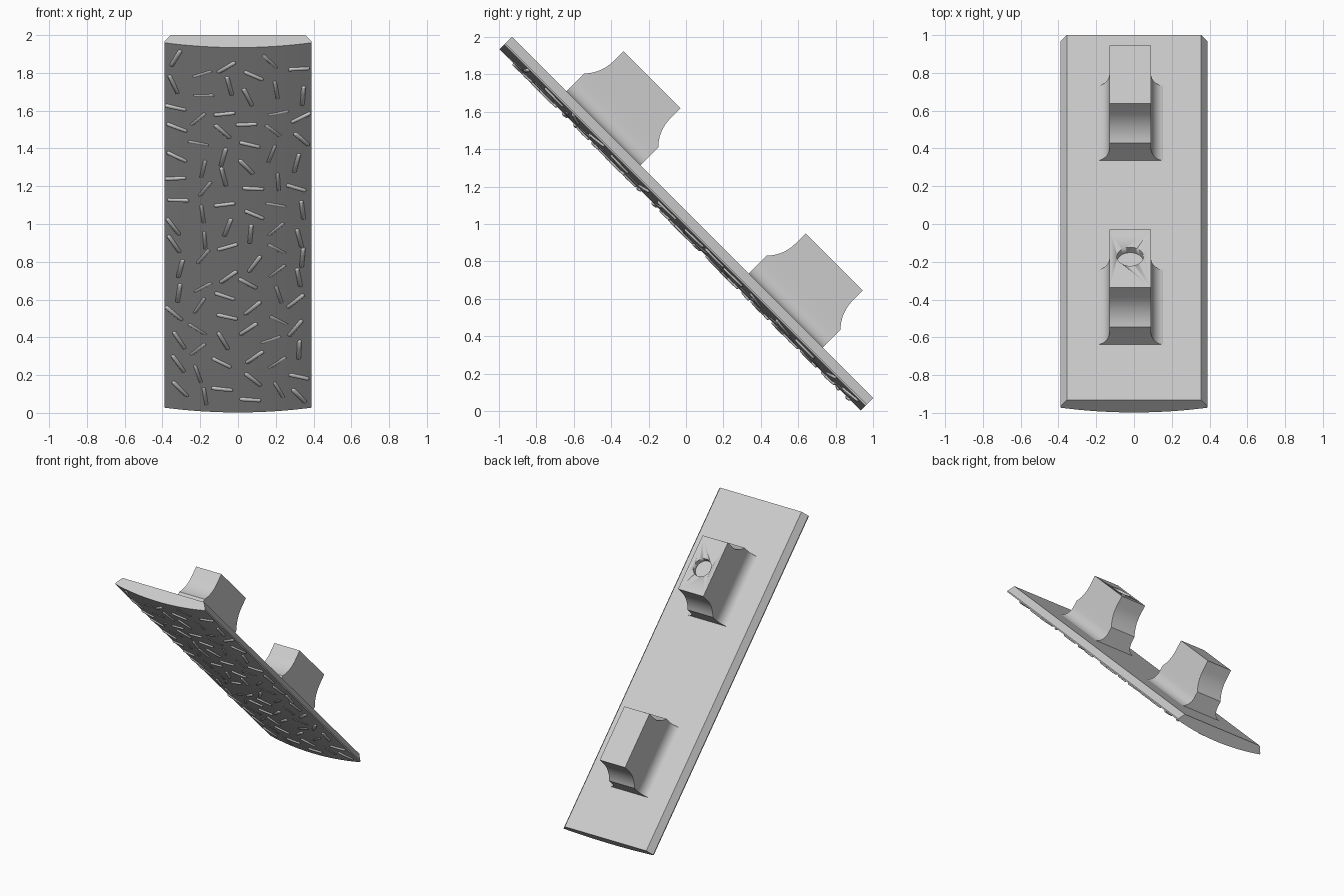
import bpy, bmesh, math, random
from mathutils import Matrix, Vector

if "Cube" in bpy.data.objects:
    bpy.data.objects.remove(bpy.data.objects["Cube"])

# Everything is built in a flat frame (x across, y along, z outward), then tilted 45 degrees
TILT = Matrix.Translation((0, 0, 1)) @ Matrix.Rotation(math.radians(-45), 4, 'X')
HALF_LEN, HALF_W, BACK, EDGE, FRONT = 1.366, 0.39, 0.05, -0.009, -0.045


def finish(name, bm, angle=30):
    bmesh.ops.recalc_face_normals(bm, faces=bm.faces[:])
    mesh = bpy.data.meshes.new(name)
    bm.to_mesh(mesh)
    bm.free()
    ob = bpy.data.objects.new(name, mesh)
    bpy.context.collection.objects.link(ob)
    ob.matrix_world = TILT
    bpy.ops.object.select_all(action='DESELECT')
    ob.select_set(True)
    bpy.context.view_layer.objects.active = ob
    bpy.ops.object.shade_smooth_by_angle(angle=math.radians(angle))
    return ob


def loft(bm, rings):
    loops = [[bm.verts.new(p) for p in ring] for ring in rings]
    for a, b in zip(loops, loops[1:]):
        for i in range(len(a)):
            j = (i + 1) % len(a)
            bm.faces.new((a[i], a[j], b[j], b[i]))
    bm.faces.new(loops[0])
    bm.faces.new(loops[-1])


def front_height(x):
    return FRONT + (EDGE - FRONT) * (x / HALF_W) ** 2


# Plate: flat chamfered back, gently bowed front
N = 24
section = [(HALF_W * (2 * i / N - 1), front_height(HALF_W * (2 * i / N - 1))) for i in range(N + 1)]
section += [(HALF_W, 0.0), (0.355, BACK), (-0.355, BACK), (-HALF_W, 0.0)]
bm = bmesh.new()
loft(bm, [[(x, y, z) for x, z in section] for y in (-HALF_LEN, HALF_LEN)])
finish("plate", bm)

# Scattered rounded ridges on the front face
random.seed(7)
bm = bmesh.new()
COLS, ROWS = 6, 15
for c in range(COLS):
    for r in range(ROWS):
        x = -0.32 + 0.64 * c / (COLS - 1) + random.uniform(-0.025, 0.025)
        y = -1.24 + 2.44 * r / (ROWS - 1) + (0.08 if c % 2 else 0) + random.uniform(-0.03, 0.03)
        a = random.uniform(0, math.pi)
        half = Vector((0.045 * math.cos(a), 0.06 * math.sin(a), 0))
        if abs(x) + abs(half.x) > 0.375:
            x = math.copysign(0.375 - abs(half.x), x)
        sink = 0.007 if 0.1 < abs(x) < 0.23 else 0.001
        d = half.normalized()
        ends = [x - half.x, x + half.x]
        slope = (front_height(ends[1]) - front_height(ends[0])) / (2 * half.length)
        geo = bmesh.ops.create_uvsphere(bm, u_segments=10, v_segments=6, radius=0.0125)
        for v in geo['verts']:
            along = v.co.dot(d)
            if along > 1e-5:
                v.co += half + Vector((0, 0, slope * half.length))
            elif along < -1e-5:
                v.co -= half + Vector((0, 0, slope * half.length))
            v.co += Vector((x, y, front_height(x) + sink))
finish("front_ridges", bm, 60)


# Mounting blocks: flared sides at the base, concave shoulders at both ends
def half_width(n):
    t = min((n - BACK) / 0.09, 1)
    return 0.11 + 0.072 * (1 - math.sqrt(max(0, 1 - (1 - t) ** 2)))


def half_length(n):
    if n < 0.184:
        return 0.28
    radius = 0.22
    h = min(n - 0.184, radius * math.sin(math.pi / 4))
    drop = radius * math.sin(math.pi / 4) - h
    return 0.216 + radius - math.sqrt(radius ** 2 - drop ** 2)


TOP = 0.416
levels = [BACK + 0.09 * (i / 10) ** 2 for i in range(11)]
levels += [0.184 + 0.156 * i / 10 for i in range(11)] + [TOP]


def block(name, cy, cx=-0.02):
    bm = bmesh.new()
    rings = []
    for n in levels:
        w, l = half_width(n), half_length(n)
        z = n if n > BACK else BACK - 0.005
        rings.append([(cx + sx * w, cy + sy * l, z)
                      for sx, sy in ((-1, -1), (1, -1), (1, 1), (-1, 1))])
    loft(bm, rings)
    return finish(name, bm)


upper = block("upper_block", -0.674)
block("lower_block", 0.704)

# Shallow round hole in the upper block
bm = bmesh.new()
bmesh.ops.create_cone(bm, cap_ends=True, segments=48, radius1=0.07, radius2=0.07, depth=0.1,
                      matrix=Matrix.Translation((-0.02, -0.66, TOP + 0.01)))
cutter = finish("hole_cutter", bm)
cutter.hide_render = True
cutter.display_type = 'WIRE'
cut = upper.modifiers.new("hole", 'BOOLEAN')
cut.operation = 'DIFFERENCE'
cut.object = cutter
cut.solver = 'EXACT'
bpy.context.view_layer.objects.active = upper
bpy.ops.object.modifier_move_to_index(modifier="hole", index=0)
